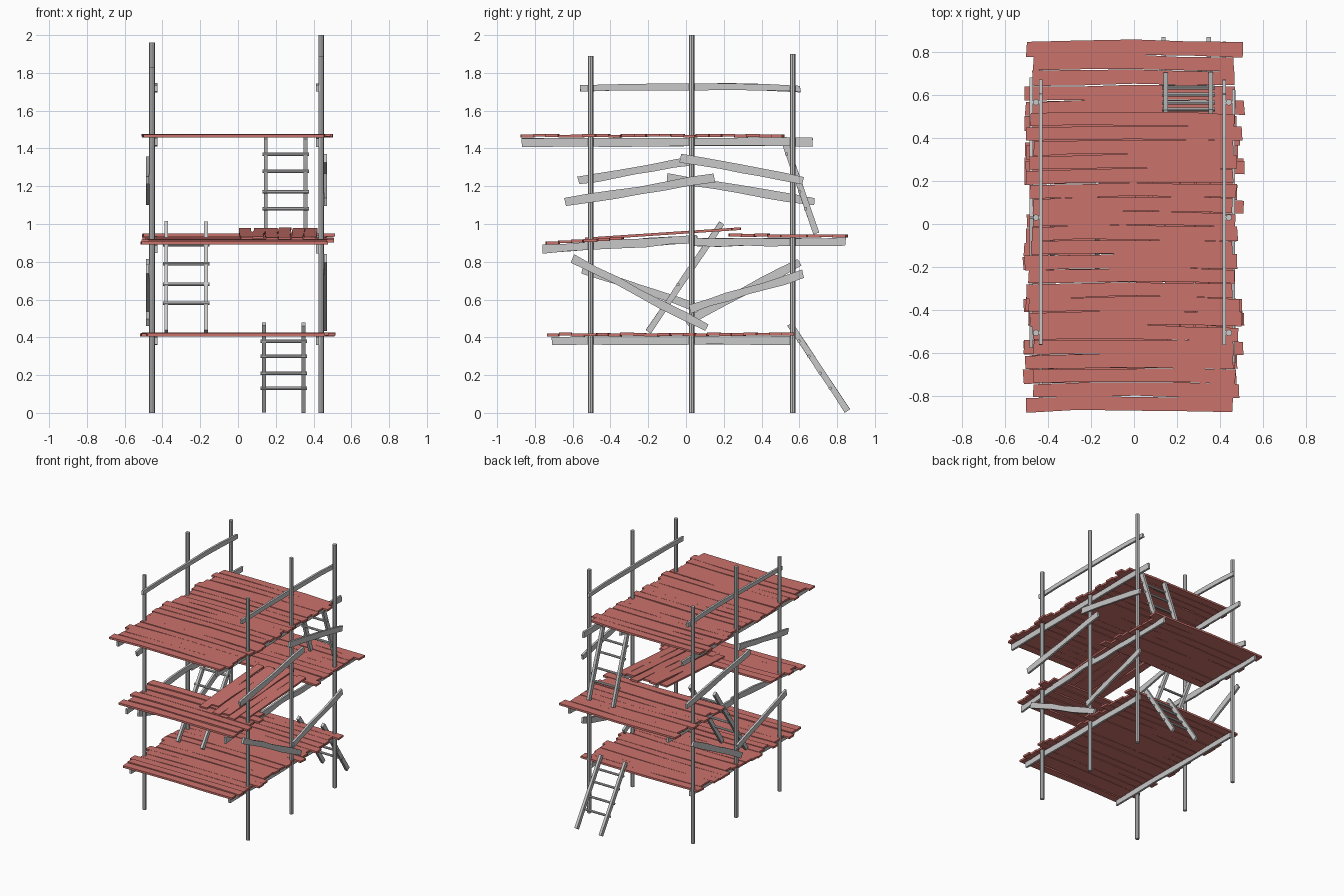
import bpy, bmesh, math, random
from mathutils import Vector

random.seed(7)
if "Cube" in bpy.data.objects:
    bpy.data.objects.remove(bpy.data.objects["Cube"])


def material(name, rgb):
    m = bpy.data.materials.new(name)
    m.use_nodes = True
    m.diffuse_color = (*rgb, 1)
    m.node_tree.nodes["Principled BSDF"].inputs["Base Color"].default_value = (*rgb, 1)
    return m


RED = material("red planks", (0.6, 0.17, 0.15))
GREY = material("grey timber", (0.58, 0.58, 0.58))
X, Y, Z = Vector((1, 0, 0)), Vector((0, 1, 0)), Vector((0, 0, 1))


def finish(name, bm, mat):
    bmesh.ops.recalc_face_normals(bm, faces=bm.faces)
    mesh = bpy.data.meshes.new(name)
    bm.to_mesh(mesh)
    bm.free()
    mesh.materials.append(mat)
    bpy.context.collection.objects.link(bpy.data.objects.new(name, mesh))


def board(bm, a, b, side, w, t, bend=0.0, rough=0.0, segs=4):
    """Rough-sawn board from a to b; w is measured along side."""
    a, b = Vector(a), Vector(b)
    d = (b - a).normalized()
    side = (side - d * side.dot(d)).normalized()
    n = d.cross(side)
    rings = []
    for i in range(segs + 1):
        f = i / segs
        c = a.lerp(b, f) + side * (bend * math.sin(math.pi * f) + random.uniform(-rough, rough))
        h = w / 2 + random.uniform(-rough, rough)
        skew = d * random.uniform(-rough, rough) if i in (0, segs) else Vector()
        rings.append([bm.verts.new(c + side * h * u + n * t / 2 * v + skew * u)
                      for u, v in ((-1, -1), (1, -1), (1, 1), (-1, 1))])
    for r, s in zip(rings, rings[1:]):
        for k in range(4):
            j = (k + 1) % 4
            bm.faces.new((r[k], r[j], s[j], s[k]))
    bm.faces.new(rings[0])
    bm.faces.new(rings[-1])


def rod(bm, a, b, r, sides=8):
    a, b = Vector(a), Vector(b)
    mat = (b - a).to_track_quat('Z', 'Y').to_matrix().to_4x4()
    mat.translation = (a + b) / 2
    bmesh.ops.create_cone(bm, cap_ends=True, segments=sides, radius1=r, radius2=r,
                          depth=(b - a).length, matrix=mat)


def deck(name, y0, y1, z0, z1):
    """Row of crosswise planks with uneven ends."""
    bm = bmesh.new()
    count = round((y1 - y0) / 0.066)
    pitch = (y1 - y0) / count
    for i in range(count):
        f = (i + 0.5) / count
        y, z = y0 + pitch * (i + 0.5) - 0.004, z0 + (z1 - z0) * f
        tilt = random.uniform(-0.003, 0.003)
        lift = random.uniform(-0.003, 0.003)
        board(bm, (random.uniform(-0.515, -0.465), y - tilt, z + lift),
              (random.uniform(0.455, 0.515), y + tilt, z + lift),
              Y, pitch - 0.002, 0.015, bend=0.008, rough=0.003)
    finish(name, bm, RED)


def side_board(name, x, ya, za, yb, zb, w=0.043, bend=0.0):
    bm = bmesh.new()
    board(bm, (x, ya, za), (x, yb, zb), Z, w, 0.016, bend=bend, rough=0.003, segs=6)
    finish(name, bm, GREY)


def ladder(name, x0, x1, foot, head, rung_heights):
    bm = bmesh.new()
    (ya, za), (yb, zb) = foot, head
    for x in (x0, x1):
        board(bm, (x, ya, za), (x, yb, zb), Y, 0.032, 0.02, rough=0.001)
    for z in rung_heights:
        y = ya + (yb - ya) * (z - za) / (zb - za)
        rod(bm, (x0 - 0.018, y - 0.012, z), (x1 + 0.018, y - 0.012, z), 0.009)
    finish(name, bm, GREY)


# Upright posts
for side, x, tops in (("left", 0.44, (1.89, 2.0, 1.9)), ("right", -0.455, (1.83, 1.96, 1.85))):
    for place, y, top in zip(("front", "middle", "back"), (-0.505, 0.03, 0.565), tops):
        bm = bmesh.new()
        rod(bm, (x, y, 0), (x, y, top), 0.015)
        finish(f"{side}_{place}_post", bm, GREY)

# Plank decks
deck("lower_deck", -0.735, 0.575, 0.415, 0.415)
deck("middle_front_deck", -0.74, -0.33, 0.897, 0.925)
deck("middle_back_deck", 0.23, 0.85, 0.942, 0.937)
deck("upper_deck", -0.87, 0.52, 1.467, 1.467)

# Loose lengthwise planks bridging the middle gap
bm = bmesh.new()
for i in range(6):
    x = 0.04 + 0.069 * i
    ya, yb = random.uniform(-0.55, -0.42), random.uniform(0.2, 0.3)
    drift = random.uniform(-0.012, 0.012)
    board(bm, (x - drift, ya, 0.92 + 0.066 * (ya + 0.55)),
          (x + drift, yb, 0.92 + 0.066 * (yb + 0.55)), X, 0.066, 0.014, rough=0.003)
finish("bridge_planks", bm, RED)

# Beams under the decks and the top hand rails, inside the posts
for side, x in (("left", 0.42), ("right", -0.433)):
    side_board(f"{side}_lower_beam", x, -0.71, 0.383, 0.57, 0.385)
    side_board(f"{side}_middle_front_beam", x, -0.76, 0.865, 0.06, 0.92)
    side_board(f"{side}_middle_back_beam", x, 0.04, 0.903, 0.845, 0.905)
    side_board(f"{side}_upper_beam", x, -0.87, 1.432, 0.67, 1.434)
    side_board(f"{side}_hand_rail", x, -0.56, 1.715, 0.605, 1.715, w=0.033, bend=0.014)

# Slanted braces nailed outside the posts
braces = {
    "left": (0.462, ((-0.64, 1.115, 0.15, 1.245), (-0.03, 1.35, 0.62, 1.23),
                     (-0.6, 0.82, 0.11, 0.45), (0.02, 0.55, 0.62, 0.735))),
    "right": (-0.478, ((-0.57, 1.23, 0.03, 1.335), (-0.10, 1.245, 0.68, 1.12),
                       (-0.55, 0.76, 0.05, 0.56), (0.0, 0.48, 0.6, 0.8))),
}
for side, (x, spans) in braces.items():
    names = ("upper_front", "upper_back", "lower_front", "lower_back")
    for label, span in zip(names, spans):
        side_board(f"{side}_{label}_brace", x, *span)

# Ladders between levels
ladder("lower_ladder", 0.137, 0.347, (0.855, 0.01), (0.55, 0.47), (0.13, 0.21, 0.3, 0.38))
ladder("middle_ladder", -0.38, -0.17, (-0.2, 0.43), (0.19, 1.005), (0.58, 0.68, 0.79, 0.89))
ladder("upper_ladder", 0.147, 0.357, (0.69, 0.95), (0.515, 1.455), (1.08, 1.17, 1.28, 1.37))
